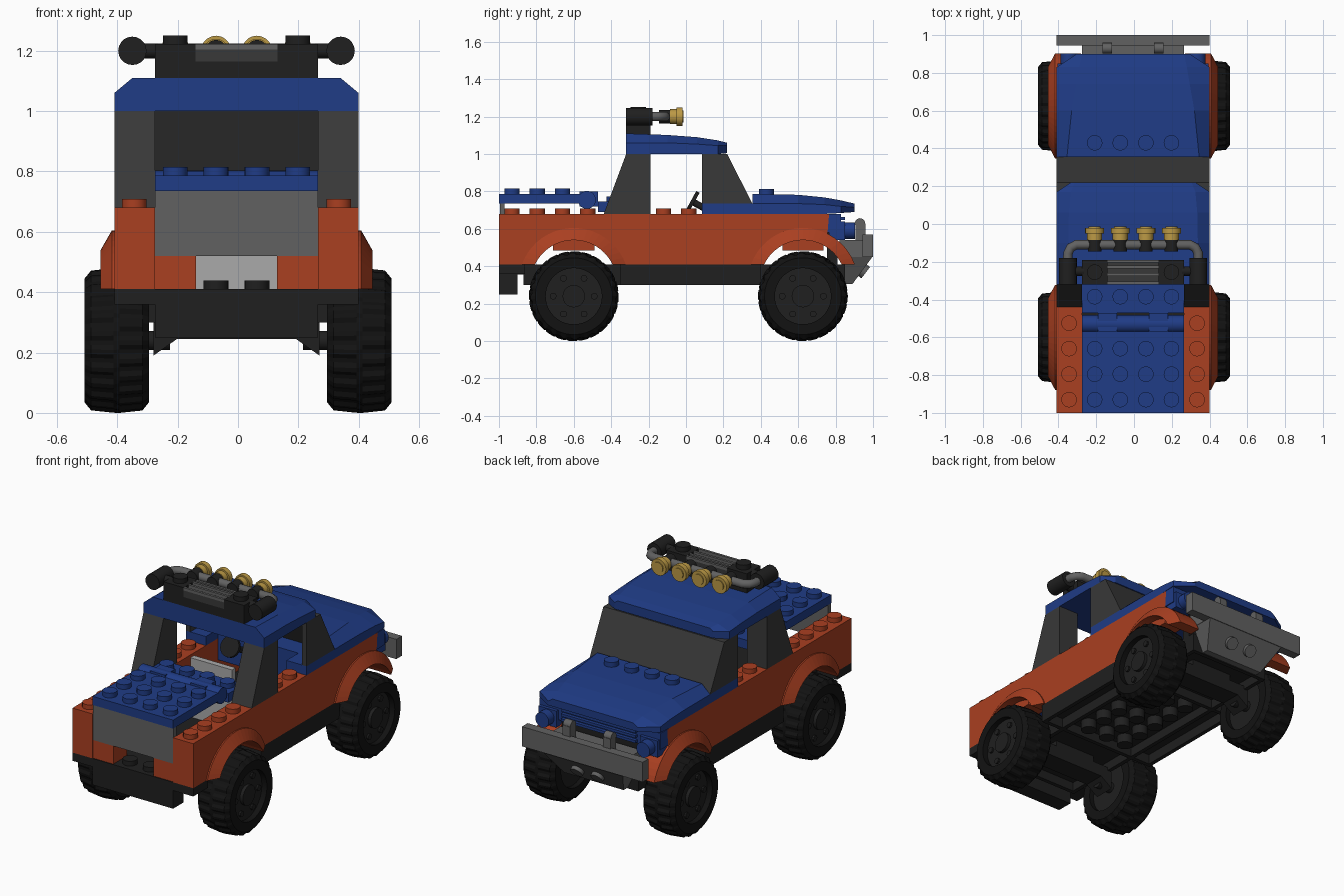
import bpy, bmesh
from math import pi, sin, cos, asin
from mathutils import Matrix, Vector

if "Cube" in bpy.data.objects:
    bpy.data.objects.remove(bpy.data.objects["Cube"])

CX = -0.005            # body sits slightly off the wheel centre line
P = 0.1355             # stud pitch
COLS = [-1.5 * P, -0.5 * P, 0.5 * P, 1.5 * P]


def mat(name, r, g, b):
    m = bpy.data.materials.new(name)
    m.diffuse_color = (r, g, b, 1)
    m.use_nodes = True
    m.node_tree.nodes["Principled BSDF"].inputs["Base Color"].default_value = m.diffuse_color
    return m


ORANGE = mat("orange", 0.40, 0.05, 0.015)
BLUE = mat("blue", 0.014, 0.045, 0.24)
BLACK = mat("black", 0.014, 0.014, 0.014)
RUBBER = mat("rubber", 0.006, 0.006, 0.006)
DARK = mat("dark_grey", 0.04, 0.04, 0.04)
GREY = mat("grey", 0.12, 0.12, 0.12)
PALE = mat("pale_grey", 0.4, 0.4, 0.4)
GOLD = mat("gold", 0.5, 0.32, 0.06)


def finish(name, bm, m, smooth=False):
    bmesh.ops.recalc_face_normals(bm, faces=bm.faces)
    me = bpy.data.meshes.new(name)
    bm.to_mesh(me)
    bm.free()
    me.materials.append(m)
    ob = bpy.data.objects.new(name, me)
    bpy.context.collection.objects.link(ob)
    ob.location.x = CX
    if smooth:
        bpy.context.view_layer.objects.active = ob
        ob.select_set(True)
        bpy.ops.object.shade_smooth_by_angle(angle=0.6)
        ob.select_set(False)
    return ob


def skin(name, rings, m, closed=False, smooth=False):
    """Loft between equal-length rings of points, capped unless closed."""
    bm = bmesh.new()
    vs = [[bm.verts.new(p) for p in r] for r in rings]
    n, k = len(vs), len(vs[0])
    for i in range(n if closed else n - 1):
        a, b = vs[i], vs[(i + 1) % n]
        for j in range(k):
            bm.faces.new((a[j], a[(j + 1) % k], b[(j + 1) % k], b[j]))
    if not closed:
        bm.faces.new(vs[0])
        bm.faces.new(vs[-1])
    return finish(name, bm, m, smooth)


def prism(name, x0, x1, pts, m):
    return skin(name, [[(x, y, z) for y, z in pts] for x in (x0, x1)], m)


def box(name, x0, x1, y0, y1, z0, z1, m):
    return prism(name, x0, x1, [(y0, z0), (y1, z0), (y1, z1), (y0, z1)], m)


def cyls(name, centres, r, depth, axis, m, n=20):
    bm = bmesh.new()
    rot = {"x": Matrix.Rotation(pi / 2, 4, "Y"), "y": Matrix.Rotation(pi / 2, 4, "X"), "z": Matrix()}[axis]
    for c in centres:
        bmesh.ops.create_cone(bm, cap_ends=True, segments=n, radius1=r, radius2=r,
                              depth=depth, matrix=Matrix.Translation(c) @ rot)
    return finish(name, bm, m, True)


def studs(name, xs, ys, z, m):
    return cyls(name, [(x, y, z + 0.014) for x in xs for y in ys], 0.041, 0.029, "z", m)


def arc(yc, zc, r, n=20):
    a0 = asin((0.41 - zc) / r)
    return [(yc + r * cos(a), zc + r * sin(a)) for a in [pi - a0 - (pi - 2 * a0) * i / n for i in range(n + 1)]]


def shell(name, secs, m):
    """Panel with chamfered shoulders; section = y, half width, bottom, shoulder, top half width, top."""
    return skin(name, [[(-w, y, zb), (-w, y, zs), (-t, y, zt), (t, y, zt), (w, y, zs), (w, y, zb)]
                       for y, w, zb, zs, t, zt in secs], m)


WHEEL_Y = (-0.6, 0.625)

# wheels: lugged tyre, dished rim, hub
TYRE = [(-.107, .15), (-.107, .205), (-.085, .232), (-.01, .24), (.01, .24), (.085, .232), (.107, .205), (.107, .15)]
N = 96
for s in (-1, 1):
    for yc in WHEEL_Y:
        rings = []
        for i in range(N):
            a, ring = 2 * pi * i / N, []
            for u, r in TYRE:
                low = (i + (2 if u > 0 else 0)) % 4 < 2
                rr = r - 0.009 if low and r > 0.22 else r
                ring.append((s * 0.402 + u, yc + rr * cos(a), 0.24 + rr * sin(a)))
            rings.append(ring)
        skin("tyre", rings, RUBBER, closed=True).location.x = 0
        cyls("wheel_rim", [(s * 0.40, yc, .24)], 0.152, 0.15, "x", BLACK, 32).location.x = 0
        cyls("wheel_hub", [(s * 0.47, yc, .24)], 0.06, 0.05, "x", BLACK).location.x = 0
        cyls("rim_bolts", [(s * 0.477, yc + .11 * cos(k * pi / 3), .24 + .11 * sin(k * pi / 3)) for k in range(6)],
             0.018, 0.02, "x", BLACK, 10).location.x = 0
        cyls("axle_stub", [(s * 0.27, yc, .24)], 0.032, 0.1, "x", BLACK)
        prism("axle_holder", s * 0.14, s * 0.27, [(yc - .065, .245), (yc + .065, .245), (yc + .065, .32), (yc - .065, .32)], BLACK)
        skin("axle_gusset", [[(s * .19, y, .25), (s * .275, y, .19), (s * .275, y, .30), (s * .19, y, .30)]
                             for y in (yc - .065, yc + .065)], BLACK)

# chassis plate, rim, tubes below
box("chassis_plate", -.27, .27, -1, .85, .355, .41, BLACK)
box("chassis_middle", -.405, .405, -.35, .40, .36, .41, BLACK)
box("rear_crossplate", -.405, .405, -1, -.86, .36, .41, BLACK)
box("rear_underblock", -.27, .27, -1, -.9, .25, .36, BLACK)
for s in (-1, 1):
    box("chassis_rail", s * .245, s * .27, -.86, .85, .30, .36, BLACK)
    box("sill", s * .38, s * .405, -.35, .40, .30, .37, BLACK)
    for y in (-.35, .375):
        box("sill_end", s * .27, s * .405, y, y + .025, .30, .36, BLACK)
for y in (-.87, -.35, .375, .825):
    box("chassis_rib", -.27, .27, y, y + .025, .30, .36, BLACK)
for yc in WHEEL_Y:
    box("axle_block", -.14, .14, yc - .065, yc + .065, .245, .36, BLACK)
cyls("chassis_tubes", [(x, -.25 + P * k, .33) for x in (-P, 0, P) for k in range(5)], 0.045, 0.06, "z", BLACK)
studs("rear_floor_studs", COLS, [-.93], .41, BLACK)

# body sides with wheel arches and flared fenders
profile = [(-1, .68), (-1, .41)] + arc(-.6, .31, .235) + [p for p in arc(.625, .31, .235) if p[0] < .765] + [(.765, .68)]
for s in (-1, 1):
    prism("body_side", s * .27, s * .405, profile, ORANGE)
    for yc in WHEEL_Y:
        skin("fender", [[(s * .275, *i), (s * .45, *i), (s * .413, *o), (s * .275, *o)]
                        for i, o in zip(arc(yc, .31, .23), arc(yc, .31, .295))], ORANGE)
        box("arch_block", s * .27, s * .39, yc - .11, yc + .11, .485, .56, ORANGE)
    studs("side_studs", [s * 2.5 * P], [-.93, -.795, -.66, -.525, -.12, .015], .68, ORANGE)
    box("rear_corner_block", s * .135, s * .27, -.995, -.865, .41, .52, ORANGE)

# tailgate and bed cover on a hinge
box("tailgate", -.27, .27, -.995, -.97, .52, .735, GREY)
box("bed_cover", -.27, .27, -1, -.57, .735, .787, BLUE)
studs("bed_cover_studs", COLS, [-.93, -.795, -.66], .787, BLUE)
box("hinge_plate", -.27, .27, -.47, -.32, .69, .745, BLUE)
studs("hinge_plate_studs", COLS, [-.385], .745, BLUE)
cyls("hinge_barrel", [(0, -.53, .755)], 0.048, 0.54, "x", BLUE)
for x in (-P, P):
    box("hinge_knuckle", x - .05, x + .05, -.57, -.47, .72, .80, BLUE)

# cab pillars, windscreen, roof
for s in (-1, 1):
    prism("rear_pillar", s * .27, s * .405, [(-.44, .68), (-.19, .68), (-.19, 1), (-.32, 1)], DARK)
    prism("windscreen_side", s * .375, s * .405, [(.085, .735), (.345, .735), (.21, 1), (.085, 1)], DARK)
    box("windscreen_sill", s * .27, s * .405, .085, .36, .68, .735, BLUE)
prism("windscreen", -.405, .405, [(.32, .735), (.355, .735), (.22, 1), (.185, 1)], DARK)
shell("roof", [(-.32, .405, 1, 1.06, .345, 1.11), (-.1, .405, 1, 1.06, .343, 1.102), (.06, .405, 1, 1.053, .34, 1.09),
               (.17, .405, 1, 1.045, .33, 1.073), (.22, .33, 1.005, 1.045, .31, 1.06)], BLUE)

# interior
box("dashboard", -.27, .27, .2, .36, .55, .735, BLUE)
box("seat_back", -.14, .14, -.25, -.215, .45, .77, PALE)
box("seat_base", -.14, .14, -.25, -.06, .41, .52, PALE)
wheel = cyls("steering_wheel", [(0, 0, 0)], 0.06, 0.02, "y", BLACK)
wheel.location, wheel.rotation_euler = (-.075, .035, .745), (-0.5, 0, 0)
column = cyls("steering_column", [(0, .08, 0)], 0.018, 0.18, "y", BLACK)
column.location, column.rotation_euler = (-.075, .035, .745), (-0.5, 0, 0)

# bonnet, nose, headlights
shell("bonnet", [(.355, .405, .68, .735, .35, .787), (.6, .405, .68, .735, .325, .782), (.74, .405, .68, .73, .3, .768),
                 (.83, .405, .685, .72, .285, .752), (.9, .3, .69, .715, .27, .735)], BLUE)
studs("bonnet_studs", COLS, [.43], .785, BLUE)
box("nose", -.405, .405, .755, .83, .58, .68, BLUE)
box("nose_core", -.27, .27, .755, .81, .41, .58, BLACK)
for z in (.595, .625, .655):
    box("grille_bar", -.25, .25, .83, .85, z - .008, z + .008, BLUE)
for s in (-1, 1):
    box("headlight_mount", s * .28, s * .40, .765, .85, .54, .64, BLUE)
cyls("headlights", [(s * 2.5 * P, .87, .59) for s in (-1, 1)], 0.045, 0.065, "y", BLUE)

# bumper, skid plate, bumper lugs
box("bumper", -.405, .405, .945, 1, .45, .57, GREY)
box("bumper_mount", -.27, .27, .82, .95, .45, .54, GREY)
skin("skid_plate", [[(-w, y0, z), (w, y0, z), (w, y1, z), (-w, y1, z)]
                    for w, y0, y1, z in ((.2, .85, .89, .305), (.27, .85, 1, .455))], GREY)
for x in (-P, P):
    box("bumper_lug", x - .025, x + .025, .905, .96, .54, .63, GREY)
    cyls("bumper_lug_top", [(x, .93, .63)], 0.027, 0.05, "x", GREY)
    knob = cyls("skid_knob", [(0, 0, 0)], 0.038, 0.04, "y", GREY)
    knob.location, knob.rotation_euler = (CX + x / 2, .945, .378), (-0.65, 0, 0)

# roof rack with light bar
box("rack_base", -.27, .27, -.32, -.19, 1.09, 1.165, BLACK)
for s in (-1, 1):
    box("rack_end", s * P, s * .27, -.32, -.19, 1.165, 1.222, BLACK)
    cyls("rack_arm", [(s * .30, -.25, 1.2)], 0.025, 0.08, "x", BLACK)
    cyls("rack_socket", [(s * .345, -.25, 1.2)], 0.047, 0.14, "y", BLACK)
studs("rack_studs", [COLS[0], COLS[3]], [-.255], 1.222, BLACK)
box("rack_grille", -P, P, -.32, -.19, 1.165, 1.205, DARK)
for y in (-.32, -.275, -.235, -.205):
    box("rack_slat", -P, P, y, y + .015, 1.2, 1.222, GREY)

half = [(.345, -.2), (.345, -.155), (.33, -.125), (.30, -.11)]
path = [(-x, y) for x, y in half] + half[::-1]
cu = bpy.data.curves.new("light_bar", "CURVE")
cu.dimensions, cu.bevel_depth, cu.bevel_resolution, cu.use_fill_caps = "3D", 0.025, 3, True
sp = cu.splines.new("POLY")
sp.points.add(len(path) - 1)
for pt, (x, y) in zip(sp.points, path):
    pt.co = (x, y, 1.2, 1)
cu.materials.append(GREY)
bar = bpy.data.objects.new("light_bar", cu)
bpy.context.collection.objects.link(bar)
bar.location.x = CX

cyls("lamp_clips", [(x, -.11, 1.2) for x in COLS], 0.036, 0.07, "y", BLACK)
cyls("lamp_bodies", [(x, -.06, 1.2) for x in COLS], 0.04, 0.05, "y", GOLD)
cyls("lamp_faces", [(x, -.035, 1.2) for x in COLS], 0.05, 0.03, "y", GOLD)
cyls("lamp_lenses", [(x, -.02, 1.2) for x in COLS], 0.032, 0.012, "y", GOLD)
